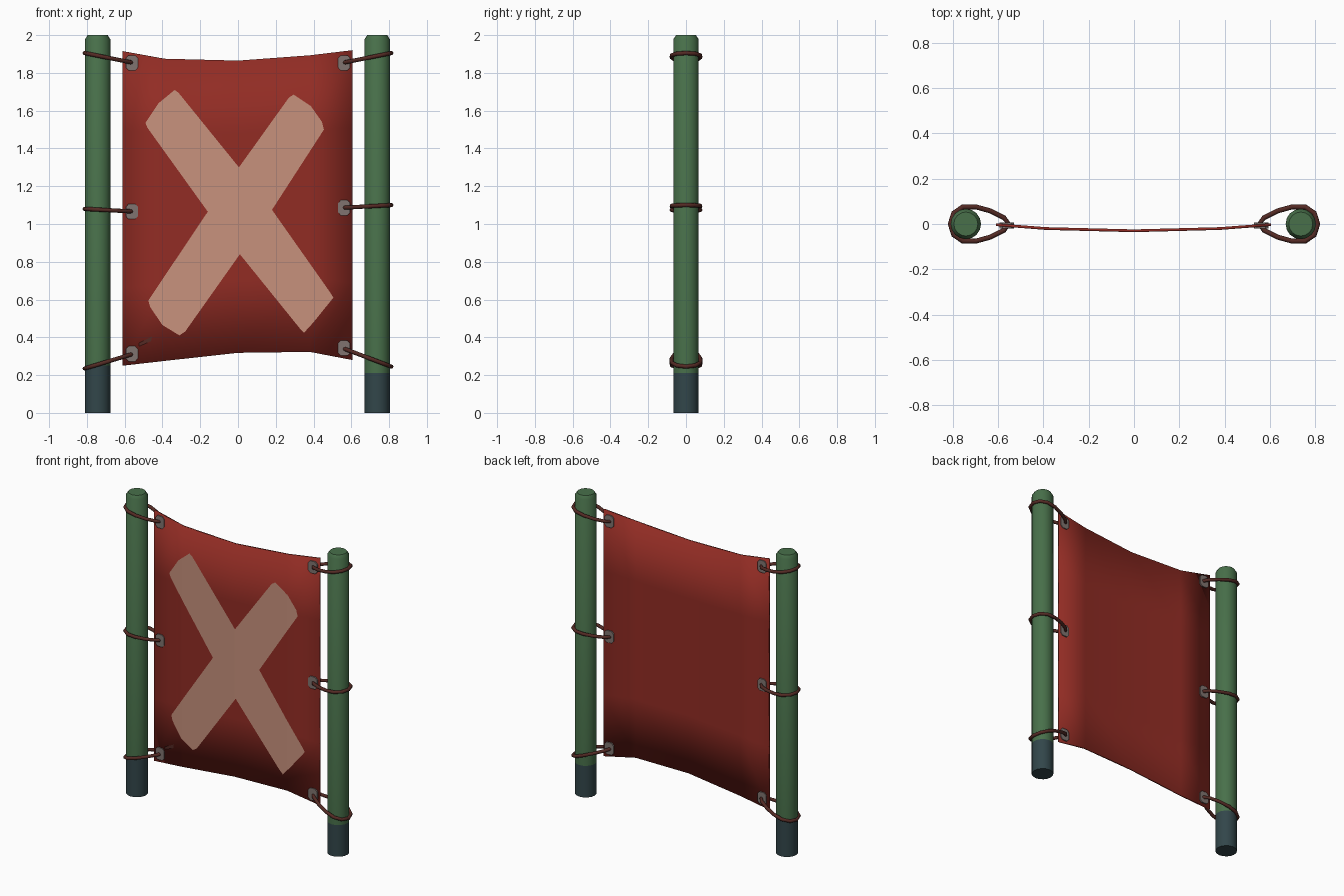
import bpy, bmesh, math
from mathutils import Vector

if "Cube" in bpy.data.objects:
    bpy.data.objects.remove(bpy.data.objects["Cube"])


def material(name, rgb):
    def lin(c):
        c /= 255
        return c / 12.92 if c <= 0.04045 else ((c + 0.055) / 1.055) ** 2.4
    m = bpy.data.materials.new(name)
    m.diffuse_color = (*[lin(c) for c in rgb], 1)
    m.use_nodes = True
    m.node_tree.nodes["Principled BSDF"].inputs["Base Color"].default_value = m.diffuse_color
    return m


GREEN = material("post green", (72, 112, 74))
DARK = material("post foot slate", (50, 70, 74))
RED = material("cloth red", (146, 44, 36))
CREAM = material("painted cross", (200, 146, 125))
GREY = material("eyelet grey", (128, 116, 112))
ROPE = material("rope brown", (84, 42, 36))


def finish(bm, name, mats, smooth=None):
    bmesh.ops.recalc_face_normals(bm, faces=bm.faces[:])
    me = bpy.data.meshes.new(name)
    bm.to_mesh(me)
    bm.free()
    ob = bpy.data.objects.new(name, me)
    bpy.context.collection.objects.link(ob)
    for m in mats:
        me.materials.append(m)
    if smooth:
        for o in bpy.context.selected_objects:
            o.select_set(False)
        ob.select_set(True)
        bpy.context.view_layer.objects.active = ob
        bpy.ops.object.shade_smooth_by_angle(angle=math.radians(smooth))
    return ob


# posts: turned profile with a dark foot and a chamfered top
def post(name, cx, foot, n=16, r=0.067):
    bm = bmesh.new()
    rings = []
    for rad, z in ((r, 0), (r, foot), (r, 1.978), (r - 0.014, 2.0)):
        rings.append([bm.verts.new((cx + rad * math.cos(2 * math.pi * i / n),
                                    rad * math.sin(2 * math.pi * i / n), z)) for i in range(n)])
    for a, b in zip(rings, rings[1:]):
        for i in range(n):
            j = (i + 1) % n
            bm.faces.new((a[i], a[j], b[j], b[i]))
    bm.faces.new(rings[0])
    bm.faces.new(rings[-1])
    for f in bm.faces:
        f.material_index = 1 if f.calc_center_median().z < foot else 0
    finish(bm, name, [GREEN, DARK], 35)


post("left_post", -0.743, 0.25)
post("right_post", 0.737, 0.21)

# cloth columns: x, y, bottom z, top z
COLS = [(-0.61, -0.003, 0.25, 1.915), (-0.39, -0.02, 0.275, 1.875),
        (0.0, -0.03, 0.318, 1.865), (0.38, -0.02, 0.323, 1.893), (0.605, -0.003, 0.28, 1.92)]


def cloth_y(x):
    for a, b in zip(COLS, COLS[1:]):
        if x <= b[0]:
            return a[1] + (b[1] - a[1]) * (x - a[0]) / (b[0] - a[0])
    return COLS[-1][1]


# hanging cloth
bm = bmesh.new()
ROWS = 4
grid = [[bm.verts.new((x, y, lo + (hi - lo) * k / ROWS)) for k in range(ROWS + 1)]
        for x, y, lo, hi in COLS]
for a, b in zip(grid, grid[1:]):
    for k in range(ROWS):
        bm.faces.new((a[k], b[k], b[k + 1], a[k + 1]))
cloth = finish(bm, "cloth", [RED], 40)
sol = cloth.modifiers.new("thickness", "SOLIDIFY")
sol.thickness, sol.offset = 0.012, 0


# painted plates: flat polygons creased along the cloth columns, just in front of it
def paint(name, polys, mat):
    bm = bmesh.new()
    for p in polys:
        bm.faces.new([bm.verts.new((x, 0, z)) for x, z in p])
    bmesh.ops.remove_doubles(bm, verts=bm.verts[:], dist=0.0005)
    for c in COLS[1:-1]:
        bmesh.ops.bisect_plane(bm, geom=bm.verts[:] + bm.edges[:] + bm.faces[:],
                               plane_co=(c[0], 0, 0), plane_no=(1, 0, 0))
    for v in bm.verts:
        v.co.y = cloth_y(v.co.x) - 0.009
    finish(bm, name, [mat])


top, left, low, right = (0.005, 1.30), (-0.16, 1.065), (0.01, 0.84), (0.18, 1.075)
paint("painted_cross", [
    [top, left, low, right],
    [left, top, (-0.315, 1.695), (-0.335, 1.71), (-0.42, 1.64), (-0.49, 1.535), (-0.48, 1.51)],
    [top, right, (0.455, 1.50), (0.445, 1.54), (0.385, 1.625), (0.295, 1.685), (0.27, 1.67)],
    [right, low, (0.325, 0.45), (0.35, 0.425), (0.40, 0.48), (0.505, 0.61), (0.49, 0.635)],
    [low, left, (-0.475, 0.595), (-0.465, 0.56), (-0.40, 0.465), (-0.31, 0.41), (-0.28, 0.43)],
], CREAM)
paint("dark_smear", [[(-0.525, 0.352), (-0.46, 0.38), (-0.455, 0.405), (-0.525, 0.37)]], ROPE)


# eyelet patches through the cloth
def eyelet(name, x, z):
    bm = bmesh.new()
    sides = [[bm.verts.new((x + px, cloth_y(x) + y, z + pz)) for px, pz in
              ((-.032, -.025), (-.018, -.04), (.018, -.04), (.032, -.025),
               (.032, .025), (.018, .04), (-.018, .04), (-.032, .025))] for y in (-0.013, 0.013)]
    for i in range(8):
        j = (i + 1) % 8
        bm.faces.new((sides[0][i], sides[0][j], sides[1][j], sides[1][i]))
    for s in sides:
        bm.faces.new(s)
    finish(bm, name, [GREY])


# teardrop rope loops swept round: distance from the middle, half width
HALF = [(0.812, 0), (0.797, 0.048), (0.758, 0.075), (0.70, 0.076),
        (0.635, 0.058), (0.575, 0.028), (0.553, 0)]
LOOP = HALF + [(x, -y) for x, y in HALF[-2:0:-1]]


def rope(name, s, z_out, z_in, r=0.011, n=8):
    path = []
    for x, y in LOOP:
        t = (x - 0.553) / (0.812 - 0.553)
        path.append(Vector((s * x, y, z_in + (z_out - z_in) * t)))
    bm = bmesh.new()
    rings = []
    for i, p in enumerate(path):
        tan = (path[(i + 1) % len(path)] - path[i - 1]).normalized()
        side = tan.cross(Vector((0, 0, 1))).normalized()
        up = side.cross(tan)
        rings.append([bm.verts.new(p + r * (math.cos(a) * side + math.sin(a) * up))
                      for a in (2 * math.pi * k / n for k in range(n))])
    for i, b in enumerate(rings):
        for k in range(n):
            j = (k + 1) % n
            bm.faces.new((rings[i - 1][k], rings[i - 1][j], b[j], b[k]))
    finish(bm, name, [ROPE], 60)


for side, s, ties in (("left", -1, ((1.905, 1.853), (1.08, 1.066), (0.235, 0.313))),
                      ("right", 1, ((1.905, 1.853), (1.10, 1.086), (0.245, 0.343)))):
    for level, (z_out, z_in) in zip(("top", "middle", "bottom"), ties):
        eyelet(f"{side}_{level}_eyelet", s * 0.562, z_in)
        rope(f"{side}_{level}_rope", s, z_out, z_in)
